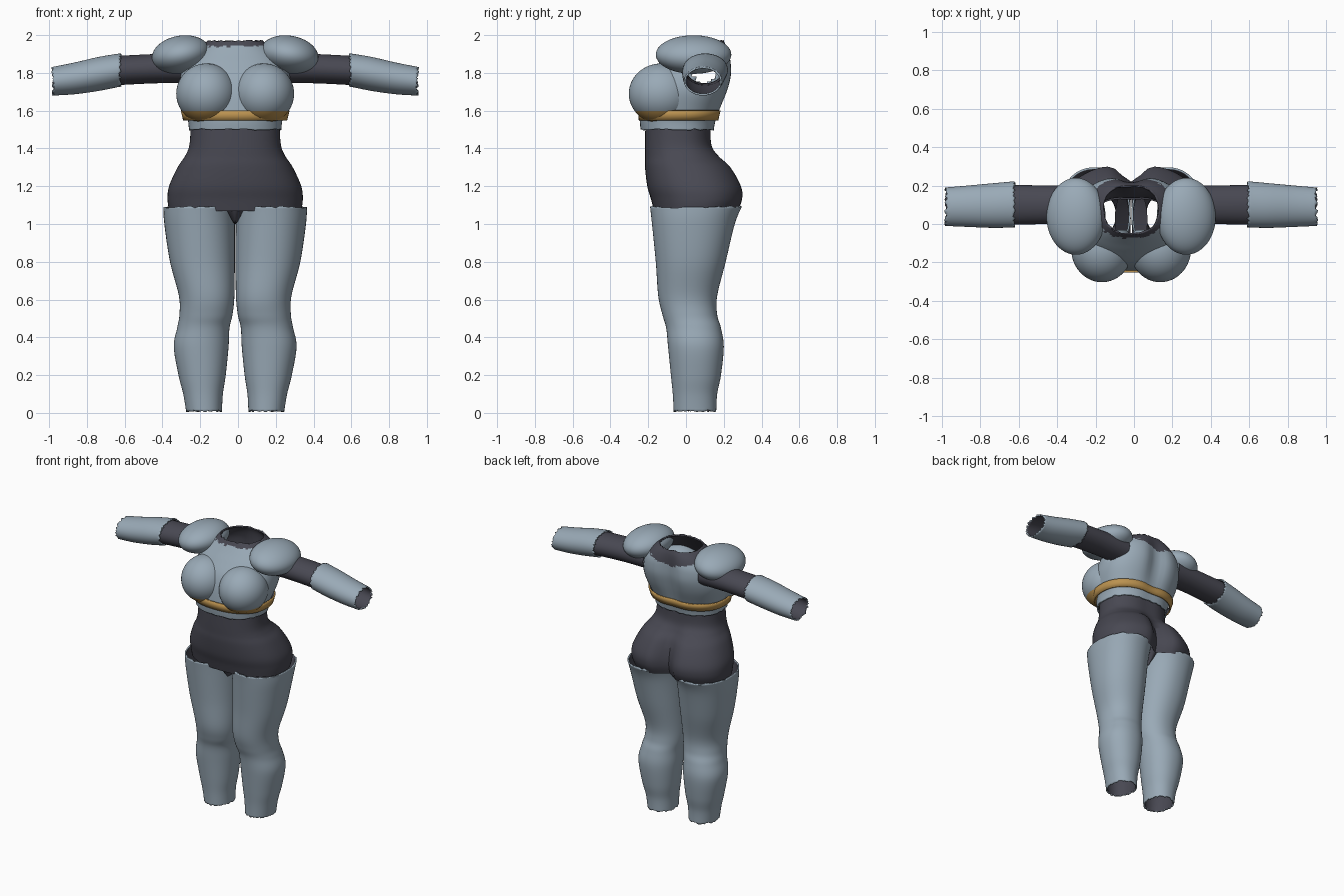
import bpy, bmesh, math, random
from mathutils import Matrix, Vector

random.seed(4)
if "Cube" in bpy.data.objects:
    bpy.data.objects.remove(bpy.data.objects["Cube"], do_unlink=True)

CENTRE_X = -0.015
SEGMENTS = 64


def material(name, rgb):
    m = bpy.data.materials.new(name)
    m.use_nodes = True
    m.diffuse_color = (*rgb, 1)
    m.node_tree.nodes["Principled BSDF"].inputs["Base Color"].default_value = (*rgb, 1)
    return m


steel = material("steel blue plate", (0.32, 0.40, 0.47))
dark = material("dark undersuit", (0.065, 0.065, 0.085))
gold = material("gold trim", (0.50, 0.29, 0.08))


def finish(name, bm, mats, mirror=False, lined=False):
    """Turn a bmesh into a smooth object, optionally mirrored and dark-lined."""
    mesh = bpy.data.meshes.new(name)
    bm.to_mesh(mesh)
    bm.free()
    for m in mats:
        mesh.materials.append(m)
    ob = bpy.data.objects.new(name, mesh)
    bpy.context.collection.objects.link(ob)
    ob.location.x = CENTRE_X
    bpy.ops.object.select_all(action='DESELECT')
    ob.select_set(True)
    bpy.context.view_layer.objects.active = ob
    bpy.ops.object.shade_smooth_by_angle(angle=math.radians(50))
    if mirror:
        mod = ob.modifiers.new("mirror", 'MIRROR')
        mod.use_mirror_merge = False
    if lined:
        mod = ob.modifiers.new("lining", 'SOLIDIFY')
        mod.thickness = 0.01
        mod.offset = -1
        mod.material_offset = 1
    return ob


def smooth_rings(rings, steps):
    """Catmull-Rom interpolation through the ring parameters."""
    out = []
    for i in range(len(rings) - 1):
        a, b, c, d = (rings[max(0, min(len(rings) - 1, i + k))] for k in (-1, 0, 1, 2))
        for s in range(steps):
            t = s / steps
            out.append([q + t * (r - p) / 2 + t * t * (2 * p - 5 * q + 4 * r - e) / 2
                        + t ** 3 * (3 * q - p - 3 * r + e) / 2
                        for p, q, r, e in zip(a, b, c, d)])
    return out + [list(rings[-1])]


def loft(rings, power=2.0, steps=6, along_x=False, ragged=0.0):
    """Open tube; each ring is (position, u min, u max, v min, v max, back cleft)."""
    bm = bmesh.new()
    rows = []
    sections = smooth_rings(rings, steps)
    for k, (t, u0, u1, v0, v1, cleft) in enumerate(sections):
        row = []
        edge = ragged if k in (0, len(sections) - 1) else 0
        for j in range(SEGMENTS):
            ang = 2 * math.pi * j / SEGMENTS
            c, s = math.cos(ang), math.sin(ang)
            u = (u0 + u1) / 2 + (u1 - u0) / 2 * math.copysign(abs(c) ** (2 / power), c)
            v = (v0 + v1) / 2 + (v1 - v0) / 2 * math.copysign(abs(s) ** (2 / power), s)
            if s > 0:
                v -= cleft * s * math.exp(-(u / 0.07) ** 2)
            p = t + random.uniform(-edge, edge)
            row.append(bm.verts.new((p, u, v) if along_x else (u, v, p)))
        rows.append(row)
    for lo, hi in zip(rows, rows[1:]):
        for j in range(SEGMENTS):
            n = (j + 1) % SEGMENTS
            bm.faces.new((lo[j], lo[n], hi[n], hi[j]))
    return bm


def ellipsoid(centre, radii, tilt=0.0):
    bm = bmesh.new()
    mat = (Matrix.Translation(centre) @ Matrix.Rotation(tilt, 4, 'Y')
           @ Matrix.Diagonal((*radii, 1)))
    bmesh.ops.create_uvsphere(bm, u_segments=48, v_segments=28, radius=1, matrix=mat)
    return bm


def cut(bm, point, normal, remove=False):
    bmesh.ops.bisect_plane(bm, geom=bm.verts[:] + bm.edges[:] + bm.faces[:],
                           plane_co=point, plane_no=normal, clear_outer=remove)


# Legs: plated tubes from upper thigh to ankle
leg = loft([
    (0.01, 0.07, 0.26, -0.065, 0.16, 0),
    (0.10, 0.065, 0.275, -0.07, 0.165, 0),
    (0.20, 0.05, 0.30, -0.08, 0.185, 0),
    (0.35, 0.035, 0.325, -0.095, 0.20, 0),
    (0.45, 0.03, 0.307, -0.105, 0.185, 0),
    (0.52, 0.014, 0.295, -0.125, 0.165, 0),
    (0.62, 0.004, 0.298, -0.147, 0.165, 0),
    (0.80, 0.002, 0.345, -0.16, 0.21, 0),
    (1.00, 0.002, 0.375, -0.18, 0.258, 0),
    (1.09, 0.002, 0.38, -0.19, 0.295, 0)], power=2.15, ragged=0.006)
finish("leg_plates", leg, [steel, dark], mirror=True, lined=True)

# Hips and waist: dark shorts with a cleft at the back
hips = loft([
    (1.07, -0.35, 0.35, -0.17, 0.285, 0.08),
    (1.13, -0.358, 0.358, -0.185, 0.31, 0.09),
    (1.20, -0.35, 0.35, -0.205, 0.305, 0.09),
    (1.30, -0.305, 0.305, -0.217, 0.25, 0.06),
    (1.36, -0.265, 0.265, -0.217, 0.185, 0.03),
    (1.42, -0.242, 0.242, -0.217, 0.142, 0.01),
    (1.53, -0.235, 0.235, -0.215, 0.137, 0.01)], power=2.3)
finish("hip_suit", hips, [dark])

# Crotch gusset between the thighs
gusset = loft([
    (1.00, -0.004, 0.004, -0.10, 0.14, 0),
    (1.05, -0.045, 0.045, -0.14, 0.18, 0),
    (1.10, -0.085, 0.085, -0.17, 0.21, 0)], steps=3)
finish("crotch_gusset", gusset, [dark])

# Torso: plated chest shell with dark collar and arm holes
torso = loft([
    (1.50, -0.245, 0.245, -0.24, 0.155, 0.01),
    (1.55, -0.25, 0.25, -0.245, 0.165, 0.01),
    (1.61, -0.27, 0.27, -0.24, 0.19, 0.02),
    (1.70, -0.293, 0.293, -0.225, 0.228, 0.035),
    (1.78, -0.29, 0.29, -0.195, 0.25, 0.04),
    (1.85, -0.27, 0.27, -0.145, 0.25, 0.035),
    (1.90, -0.235, 0.235, -0.105, 0.24, 0.025),
    (1.94, -0.19, 0.19, -0.075, 0.225, 0.015),
    (1.97, -0.145, 0.145, -0.055, 0.205, 0.005)], power=2.3, ragged=0.005)
holes = []
for f in torso.faces:
    c = f.calc_center_median()
    if abs(c.x) > 0.18 and math.hypot(c.y - 0.1, c.z - 1.82) < 0.075:
        holes.append(f)
    collar_z = 1.86 + 0.25 * abs(c.x) if c.y > 0.1 else 1.94
    f.material_index = int(c.z + random.uniform(-0.008, 0.008) > collar_z)
bmesh.ops.delete(torso, geom=holes, context='FACES')
finish("chest_shell", torso, [steel, dark], lined=True)

# Bust plates: half ellipsoids with gold undersides
bust = ellipsoid((0.152, -0.13, 1.69), (0.16, 0.173, 0.16), 0.0)
cut(bust, (0, -0.03, 0), (0, 1, 0), remove=True)
cut(bust, (0, 0, 1.597), (0, 0, 1))
for f in bust.faces:
    f.material_index = int(f.calc_center_median().z < 1.597)
finish("bust_plates", bust, [steel, gold], mirror=True)

# Gold band around the ribs
band = loft([
    (1.547, -0.275, 0.275, -0.25, 0.178, 0.01),
    (1.60, -0.288, 0.288, -0.253, 0.194, 0.02)], power=2.3, steps=2)
finish("rib_band", band, [gold, dark], lined=True)

# Shoulder caps
cap = ellipsoid((0.287, 0.04, 1.897), (0.155, 0.2, 0.1), math.radians(10))
finish("shoulder_caps", cap, [steel], mirror=True)

# Upper arms: dark sleeves
sleeve = loft([
    (0.22, 0.0, 0.20, 1.745, 1.905, 0),
    (0.42, 0.0, 0.20, 1.745, 1.90, 0),
    (0.66, -0.005, 0.205, 1.733, 1.888, 0)], along_x=True)
finish("upper_arm_sleeves", sleeve, [dark], mirror=True)

# Forearms: flared plated cuffs
cuff = loft([
    (0.61, -0.018, 0.222, 1.727, 1.903, 0),
    (0.72, -0.02, 0.212, 1.705, 1.885, 0),
    (0.85, -0.015, 0.20, 1.687, 1.855, 0),
    (0.965, -0.01, 0.19, 1.68, 1.832, 0)], along_x=True, ragged=0.008)
finish("forearm_cuffs", cuff, [steel, dark], mirror=True, lined=True)
